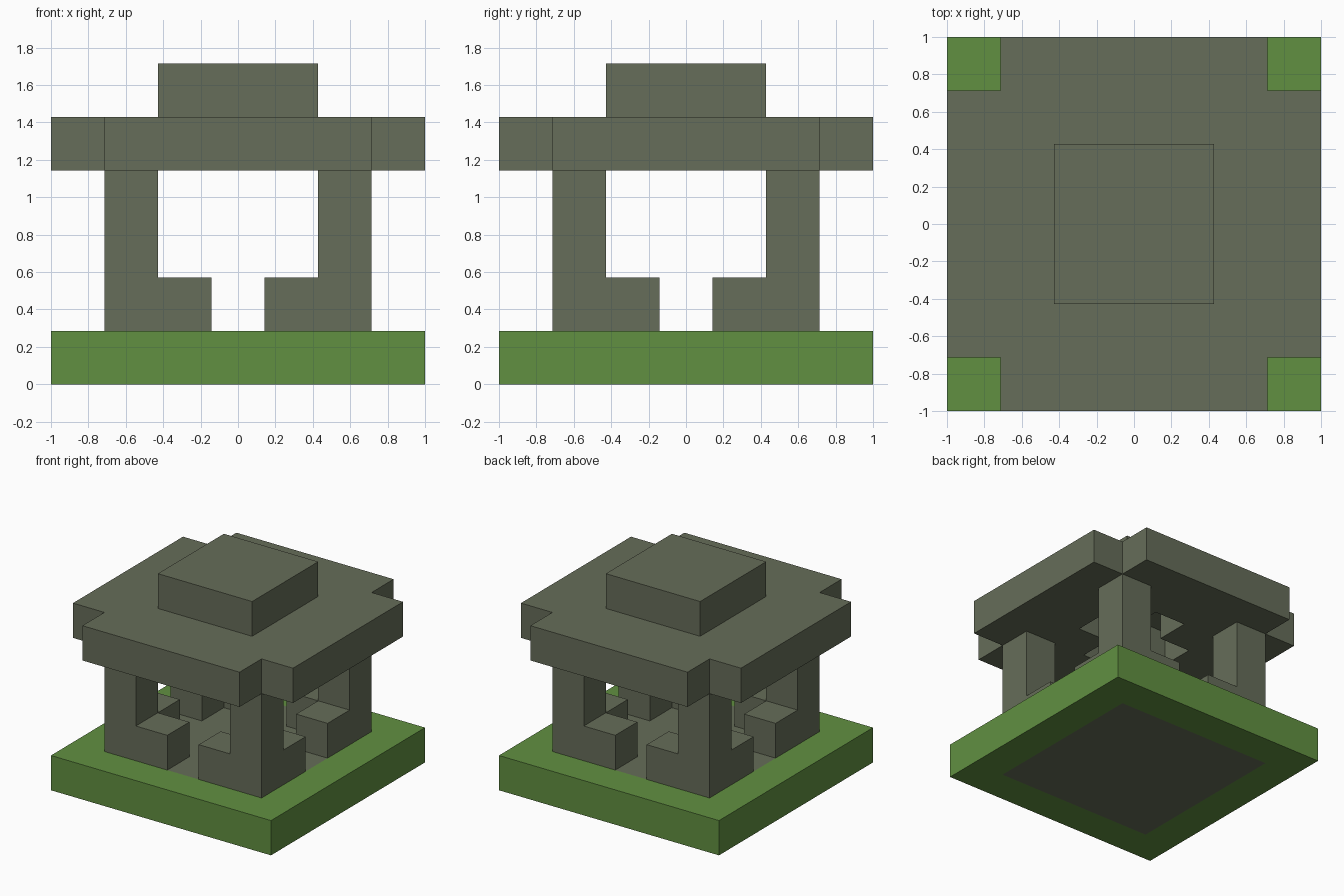
import bpy
import bmesh
import math
from mathutils import Vector

U = 2 / 7  # one block
STEPS = range(-3, 4)

cube = bpy.data.objects.get("Cube")
if cube:
    bpy.data.objects.remove(cube, do_unlink=True)


def make_material(name, color):
    mat = bpy.data.materials.new(name)
    mat.use_nodes = True
    mat.diffuse_color = (*color, 1)
    mat.node_tree.nodes["Principled BSDF"].inputs["Base Color"].default_value = (*color, 1)
    return mat


stone = make_material("mossy stone", (0.133, 0.153, 0.100))
grass = make_material("grass green", (0.120, 0.279, 0.053))


def slab(name, rule, bottom, top, materials, paint=None):
    """Raise every block of the square plan that passes the rule."""
    bm = bmesh.new()
    for x in STEPS:
        for y in STEPS:
            if rule(abs(x), abs(y)):
                corners = [(-.5, -.5), (-.5, .5), (.5, .5), (.5, -.5)]
                face = bm.faces.new([bm.verts.new(((x + a) * U, (y + b) * U, bottom * U))
                                     for a, b in corners])
                if paint:
                    face.material_index = paint(abs(x), abs(y))
    bmesh.ops.remove_doubles(bm, verts=bm.verts, dist=0.001)
    raised = bmesh.ops.extrude_face_region(bm, geom=bm.faces[:], use_keep_orig=True)
    verts = [v for v in raised["geom"] if isinstance(v, bmesh.types.BMVert)]
    bmesh.ops.translate(bm, verts=verts, vec=Vector((0, 0, (top - bottom) * U)))
    bmesh.ops.recalc_face_normals(bm, faces=bm.faces[:])
    bmesh.ops.dissolve_limit(bm, angle_limit=math.radians(1), verts=bm.verts[:],
                             edges=bm.edges[:], delimit={'MATERIAL'})
    mesh = bpy.data.meshes.new(name)
    bm.to_mesh(mesh)
    bm.free()
    for mat in materials:
        mesh.materials.append(mat)
    obj = bpy.data.objects.new(name, mesh)
    bpy.context.collection.objects.link(obj)
    return obj


# Ground: grass border around a stone floor
slab("ground", lambda x, y: True, 0, 1, [grass, stone],
     paint=lambda x, y: int(max(x, y) < 3))

# Low corner walls, open in the middle of each side
slab("low_walls", lambda x, y: max(x, y) == 2 and min(x, y) > 0, 1, 2, [stone])

# Corner pillars
slab("pillars", lambda x, y: x == 2 and y == 2, 2, 4, [stone])

# Roof without its corners, with a cross-shaped recess in the ceiling
slab("roof", lambda x, y: x + y < 6 and x + y > 1, 4, 5, [stone])

# Raised cap that closes the recess
slab("roof_cap", lambda x, y: max(x, y) < 2, 5, 6, [stone])
